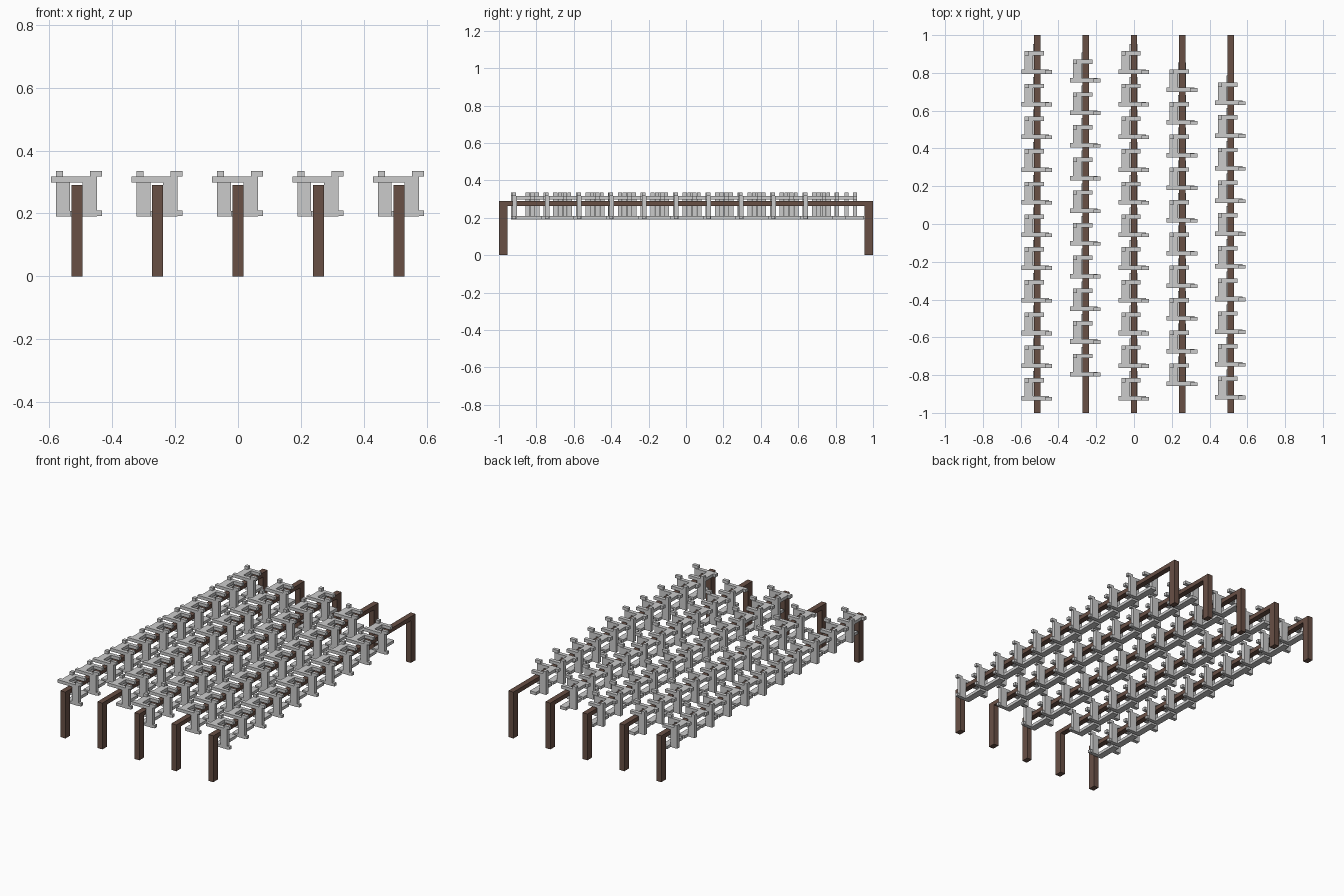
import bpy, bmesh
from mathutils import Matrix, Vector

if "Cube" in bpy.data.objects:
    bpy.data.objects.remove(bpy.data.objects["Cube"])


def box(bm, x0, x1, y0, y1, z0, z1):
    m = Matrix.Translation(((x0 + x1) / 2, (y0 + y1) / 2, (z0 + z1) / 2))
    m = m @ Matrix.Diagonal((x1 - x0, y1 - y0, z1 - z0, 1))
    bmesh.ops.create_cube(bm, size=1, matrix=m)


def mesh_of(name, bm):
    me = bpy.data.meshes.new(name)
    bm.to_mesh(me)
    bm.free()
    return me


def add(name, me, loc):
    ob = bpy.data.objects.new(name, me)
    ob.location = loc
    bpy.context.collection.objects.link(ob)
    return ob


brown = bpy.data.materials.new("brown_rail")
brown.diffuse_color = (0.14, 0.08, 0.06, 1)
brown.use_nodes = True
brown.node_tree.nodes["Principled BSDF"].inputs["Base Color"].default_value = brown.diffuse_color

# Rail: one inverted U profile extruded across its width
W = 0.017
profile = [(-1, 0), (-0.955, 0), (-0.955, 0.264), (0.955, 0.264),
           (0.955, 0), (1, 0), (1, 0.29), (-1, 0.29)]
bm = bmesh.new()
face = bm.faces.new([bm.verts.new((-W, y, z)) for y, z in profile])
ext = bmesh.ops.extrude_face_region(bm, geom=[face])
bmesh.ops.translate(bm, vec=Vector((2 * W, 0, 0)),
                    verts=[v for v in ext["geom"] if isinstance(v, bmesh.types.BMVert)])
bmesh.ops.recalc_face_normals(bm, faces=bm.faces)
rail = mesh_of("rail", bm)
rail.materials.append(brown)

# Hanger: bent bracket wrapping the rail
T = 0.012
bm = bmesh.new()
box(bm, -0.083, 0.063, -T, T, 0.298, 0.317)         # front cross bar over the rail
box(bm, 0.018, 0.063, -T, T, 0.19, 0.298)           # right upright
box(bm, 0.041, 0.079, -T, 0.008, 0.317, 0.335)      # upper right lug
box(bm, 0.063, 0.079, -T, 0.008, 0.192, 0.21)       # lower right lug
box(bm, -0.023, 0.018, -T, 0.145, 0.19, 0.208)      # foot plate under the rail
box(bm, -0.067, -0.023, T, 0.108, 0.298, 0.317)     # left top plate
box(bm, -0.067, -0.023, 0.085, 0.108, 0.19, 0.298)  # left upright
box(bm, -0.023, 0.035, 0.085, 0.108, 0.298, 0.317)  # rear cross bar
box(bm, -0.067, -0.045, 0.085, 0.108, 0.317, 0.335) # rear knob
hanger = mesh_of("hanger", bm)

# Five rails, each with its own shifted row of hangers
PITCH = 0.173
rows = [(-0.512, 0.807, 11), (-0.256, 0.762, 10), (0, 0.807, 11),
        (0.256, 0.711, 10), (0.512, 0.641, 10)]
for i, (x, y_top, count) in enumerate(rows, 1):
    add(f"rail_{i}", rail, (x, 0, 0))
    row = add(f"hanger_row_{i}", hanger, (x, y_top, 0))
    arr = row.modifiers.new("repeat", "ARRAY")
    arr.count = count
    arr.use_relative_offset = False
    arr.use_constant_offset = True
    arr.constant_offset_displace = (0, -PITCH, 0)
